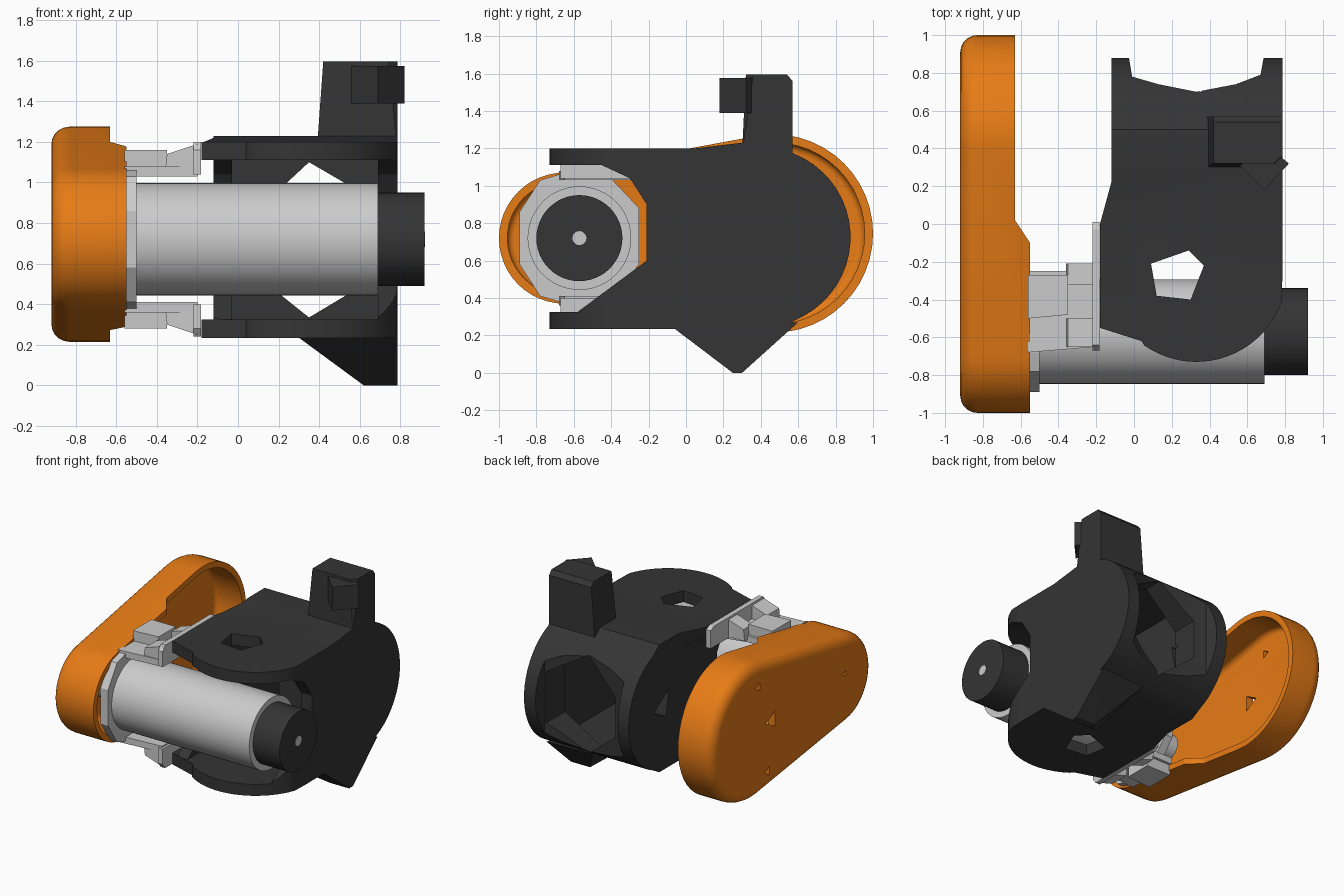
import bpy, bmesh, math
from mathutils import Vector
from mathutils.geometry import convex_hull_2d

if "Cube" in bpy.data.objects:
    bpy.data.objects.remove(bpy.data.objects["Cube"])


def material(name, rgb):
    m = bpy.data.materials.new(name)
    m.diffuse_color = (*rgb, 1)
    m.use_nodes = True
    m.node_tree.nodes["Principled BSDF"].inputs["Base Color"].default_value = m.diffuse_color
    return m


ORANGE = material("orange", (0.80, 0.20, 0.008))
DARK = material("dark", (0.035, 0.035, 0.035))
LIGHT = material("light", (0.55, 0.55, 0.55))


def finish(name, bm, mat=None):
    bmesh.ops.recalc_face_normals(bm, faces=bm.faces)
    me = bpy.data.meshes.new(name)
    bm.to_mesh(me)
    bm.free()
    ob = bpy.data.objects.new(name, me)
    bpy.context.collection.objects.link(ob)
    if mat:
        me.materials.append(mat)
    return ob


def prism(name, pts, axis, a, b, mat=None, bevel=0):
    """Extrude a 2D outline along an axis; optionally round the edge at a."""
    def at(p, t):
        return {"x": (t, p[0], p[1]), "y": (p[0], t, p[1]), "z": (p[0], p[1], t)}[axis]
    bm = bmesh.new()
    lo = [bm.verts.new(at(p, a)) for p in pts]
    hi = [bm.verts.new(at(p, b)) for p in pts]
    cap = bm.faces.new(lo)
    bm.faces.new(hi)
    n = len(pts)
    for i in range(n):
        j = (i + 1) % n
        bm.faces.new((lo[i], lo[j], hi[j], hi[i]))
    bmesh.ops.recalc_face_normals(bm, faces=bm.faces)
    if bevel:
        bmesh.ops.bevel(bm, geom=list(cap.edges), offset=bevel, segments=5,
                        profile=0.5, affect='EDGES')
    return finish(name, bm, mat)


def hull(name, pts, mat=None):
    bm = bmesh.new()
    for p in pts:
        bm.verts.new(p)
    bmesh.ops.convex_hull(bm, input=bm.verts)
    bmesh.ops.dissolve_limit(bm, angle_limit=0.01, verts=bm.verts, edges=bm.edges)
    return finish(name, bm, mat)


def box(name, x0, x1, y0, y1, z0, z1, mat=None):
    return prism(name, [(x0, y0), (x1, y0), (x1, y1), (x0, y1)], "z", z0, z1, mat)


def arc(cx, cy, r, a0=0, a1=360, n=48):
    n_div = n if a1 - a0 == 360 else n - 1
    return [(cx + r * math.cos(math.radians(a0 + (a1 - a0) * i / n_div)),
             cy + r * math.sin(math.radians(a0 + (a1 - a0) * i / n_div))) for i in range(n)]


def boolean(ob, cutter, op='DIFFERENCE'):
    m = ob.modifiers.new("bool", 'BOOLEAN')
    m.operation, m.object, m.solver = op, cutter, 'EXACT'
    bpy.context.view_layer.objects.active = ob
    bpy.ops.object.modifier_apply(modifier=m.name)
    bpy.data.objects.remove(cutter)


def smooth(ob):
    bpy.ops.object.select_all(action='DESELECT')
    ob.select_set(True)
    bpy.context.view_layer.objects.active = ob
    bpy.ops.object.shade_smooth_by_angle(angle=math.radians(30))


MY, MZ = -0.57, 0.72      # motor axis


# Belt cover: hollow tapered stadium, open towards +x
def stadium(inset):
    pts = arc(0.47, 0.745, 0.53 - inset) + arc(-0.65, MZ, 0.35 - inset)
    return [pts[i] for i in convex_hull_2d([Vector(p) for p in pts])]


cover = prism("belt_cover", stadium(0), "x", -0.92, -0.55, ORANGE, bevel=0.09)
boolean(cover, prism("cut", stadium(0.045), "x", -0.86, -0.4, bevel=0.04))
boolean(cover, prism("cut", [(-0.63, 0.02), (-0.63, 1.2), (-0.4, 1.2), (-0.4, -0.1), (-0.55, -0.1)],
                     "z", 0, 1.5))
for y, z, r in ((0.25, 0.76, 0.07), (0.42, 1.08, 0.035), (0.3, 0.38, 0.04), (-0.65, 0.78, 0.03)):
    boolean(cover, prism("cut", arc(y, z, r, n=3), "x", -1, -0.8))
smooth(cover)

# Motor body, rear encoder and shaft end
for name, r, x0, x1, mat, n in (("motor_body", 0.277, -0.53, 0.69, LIGHT, 48),
                                ("motor_encoder", 0.23, 0.66, 0.92, DARK, 48),
                                ("motor_shaft_end", 0.038, 0.9, 0.922, LIGHT, 12),
                                ("motor_pulley", 0.1, -0.8, -0.53, LIGHT, 16)):
    smooth(prism(name, arc(MY, MZ, r, n=n), "x", x0, x1, mat))

# Motor flange plate
prism("motor_flange", [(-0.89, 0.58), (-0.78, 0.41), (-0.68, 0.38), (-0.42, 0.38), (-0.25, 0.58),
                       (-0.25, 0.88), (-0.42, 1.06), (-0.68, 1.06), (-0.78, 1.03), (-0.89, 0.86)],
      "x", -0.565, -0.5, LIGHT)

# Mount arms above and below the motor, mirrored in z
for side, s in (("upper", 1), ("lower", -1)):
    def z(h):
        return MZ + s * h
    prism(f"{side}_mount_arm", [(-0.56, -0.68), (-0.2, -0.65), (-0.2, -0.21), (-0.37, -0.25), (-0.56, -0.25)],
          "z", z(0.31), z(0.36), LIGHT)
    hull(f"{side}_mount_block", [(x, y, z(h)) for x, y0, y1 in ((-0.56, -0.5, -0.27), (-0.35, -0.48, -0.27))
                                 for y in (y0, y1) for h in (0.33, 0.44)], LIGHT)
    prism(f"{side}_mount_flange", [(-0.67, z(0.32)), (0.01, z(0.32)), (0.01, z(0.46)),
                                   (-0.03, z(0.48)), (-0.64, z(0.48)), (-0.67, z(0.44))],
          "x", -0.22, -0.182, LIGHT)
    for y0, y1 in ((-0.65, -0.5), (-0.32, -0.21)):
        hull(f"{side}_mount_gusset", [(x, y, z(h)) for y in (y0, y1) for x, h in
                                      ((-0.36, 0.33), (-0.2, 0.33), (-0.2, 0.47), (-0.35, 0.42))], LIGHT)

# Joint bracket: side profile crossed with the plan outline
bracket = prism("joint_bracket",
                [(-0.75, 1.2), (-0.75, 1.11), (-0.45, 1.11), (-0.3, 1.04), (-0.21, 0.9), (-0.21, 0.6),
                 (-0.58, 0.325), (-0.75, 0.325), (-0.75, 0.235), (0.5, 0.235)]
                + arc(0.4, 0.725, 0.48, -68, 68, 20) + [(0.5, 1.23), (0.3, 1.23), (0.05, 1.2)],
                "x", -0.3, 0.9, DARK)
plan = ([(-0.18, -0.55), (0.04, -0.62)] + arc(0.33, -0.25, 0.48, 235, 340, 20)
        + [(0.785, -0.3), (0.785, 0.9), (0.69, 0.9), (0.67, 0.79), (0.54, 0.74), (0.33, 0.7),
           (0.13, 0.74), (-0.01, 0.78), (-0.03, 0.9), (-0.12, 0.9), (-0.12, 0.22), (-0.18, 0.0)])
boolean(bracket, prism("plan", plan, "z", -0.1, 1.5, DARK), 'INTERSECT')
# inner cavity, gap beside the left wall, rear opening, pivot holes, wall hole
boolean(bracket, box("cut", -0.03, 0.69, -1, 0.55, 0.325, 1.11))
boolean(bracket, box("cut", -0.4, -0.12, -1, 1, 0.325, 1.11))
boolean(bracket, prism("cut", [(0.35, 1.1), (0.66, 0.92), (0.66, 0.52), (0.35, 0.335), (0.08, 0.55), (0.08, 0.85)],
                       "y", 0.4, 1))
boolean(bracket, prism("cut", [(0.09, -0.21), (0.29, -0.14), (0.37, -0.22), (0.3, -0.4), (0.12, -0.38)],
                       "z", -0.1, 1.5))
boolean(bracket, prism("cut", [(0.38, 0.84), (0.58, 0.72), (0.42, 0.64)], "x", -0.3, 0.1))
smooth(bracket)

# Upright stop post with a turned end block
hull("stop_post", [(0.39, 0.3, 1.18), (0.785, 0.3, 1.18), (0.785, 0.57, 1.18), (0.39, 0.57, 1.18),
                   (0.42, 0.32, 1.595), (0.74, 0.32, 1.595), (0.785, 0.36, 1.595),
                   (0.785, 0.54, 1.595), (0.42, 0.54, 1.595), (0.785, 0.57, 1.56), (0.42, 0.57, 1.56)], DARK)
prism("stop_block", [(0.69, 0.18), (0.82, 0.32), (0.7, 0.42), (0.56, 0.31)], "z", 1.39, 1.575, DARK)

# Pointed stop fin underneath
hull("lower_fin", [(0.28, -0.08, 0.25), (0.785, -0.08, 0.25), (0.785, 0.6, 0.27), (0.4, 0.58, 0.27),
                   (0.62, 0.25, 0), (0.785, 0.25, 0), (0.785, 0.3, 0), (0.62, 0.3, 0),
                   (0.785, 0.3, 0.1), (0.55, 0.3, 0.1)], DARK)
